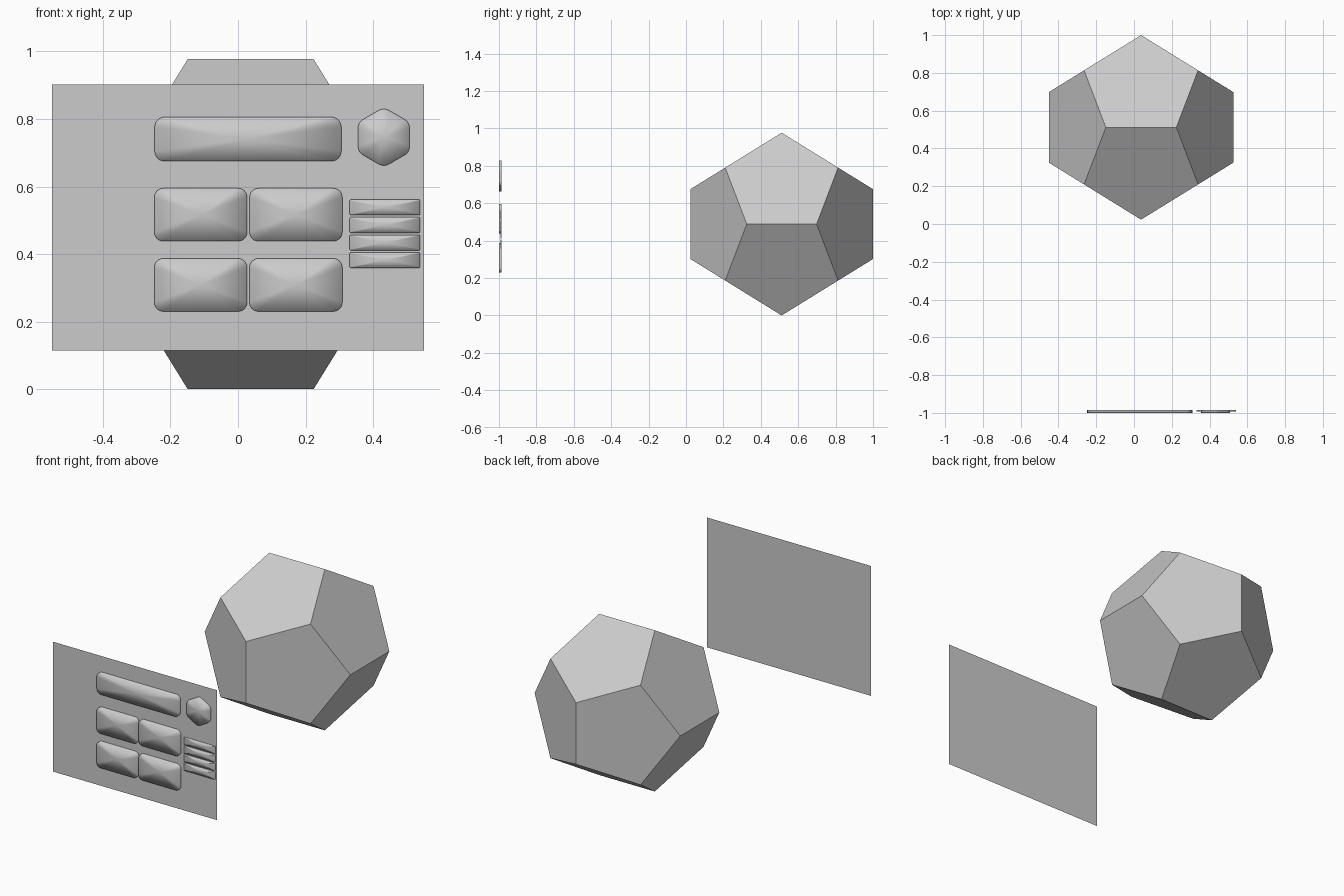
import bpy, bmesh
from math import pi, sin, cos, sqrt
from mathutils import Vector

if "Cube" in bpy.data.objects:
    bpy.data.objects.remove(bpy.data.objects["Cube"])

PANEL_Y = -0.986


def make_object(name, bm, smooth=False):
    mesh = bpy.data.meshes.new(name)
    for f in bm.faces:
        f.smooth = smooth
    bm.to_mesh(mesh)
    bm.free()
    ob = bpy.data.objects.new(name, mesh)
    bpy.context.collection.objects.link(ob)
    return ob


def rounded_outline(corners, radius, turn, steps=6):
    """Round a counter-clockwise convex regular-turn polygon in x, z."""
    pts = []
    n = len(corners)
    for i, c in enumerate(corners):
        c = Vector(c)
        a = (Vector(corners[i - 1]) - c).normalized()
        b = (Vector(corners[(i + 1) % n]) - c).normalized()
        bis = (a + b).normalized()
        centre = c + bis * (radius / cos(turn / 2))
        for k in range(steps + 1):
            t = -turn / 2 + turn * k / steps
            d = -bis
            pts.append(centre + radius * Vector((d.x * cos(t) - d.y * sin(t),
                                                 d.x * sin(t) + d.y * cos(t))))
    return pts


def raised_key(name, outline, depth):
    """Smooth raised key: rim wall plus a front fan round a centre point."""
    bm = bmesh.new()
    back = [bm.verts.new((p.x, PANEL_Y, p.y)) for p in outline]
    front = [bm.verts.new((p.x, PANEL_Y - depth, p.y)) for p in outline]
    mid = sum(outline, Vector((0, 0))) / len(outline)
    centre = bm.verts.new((mid.x, PANEL_Y - depth, mid.y))
    n = len(outline)
    for i in range(n):
        j = (i + 1) % n
        bm.faces.new((back[i], back[j], front[j], front[i]))
        bm.faces.new((front[i], front[j], centre))
    return make_object(name, bm, smooth=True)


def rect_key(name, x0, x1, z0, z1, radius, depth):
    corners = [(x0, z0), (x1, z0), (x1, z1), (x0, z1)]
    raised_key(name, rounded_outline(corners, radius, pi / 2), depth)


# Dodecahedron: hull of its 20 corners, triangles merged to pentagons
phi = (1 + sqrt(5)) / 2
a = 0.4885 / phi
centre = Vector((0.0375, 0.5115, 0.4885))
bm = bmesh.new()
signs = (-1, 1)
for s in signs:
    for t in signs:
        for u in signs:
            bm.verts.new(centre + a * Vector((s, t, u)))
        for v in ((s / phi, 0, t * phi), (s * phi, t / phi, 0), (0, s * phi, t / phi)):
            bm.verts.new(centre + a * Vector(v))
bmesh.ops.convex_hull(bm, input=bm.verts[:])
bmesh.ops.dissolve_limit(bm, angle_limit=0.05, verts=bm.verts[:], edges=bm.edges[:])
bmesh.ops.recalc_face_normals(bm, faces=bm.faces[:])
make_object("dodecahedron", bm)

# Backing panel: single sheet facing front
bm = bmesh.new()
bm.faces.new([bm.verts.new((x, PANEL_Y, z)) for x, z in
              ((-0.551, 0.115), (0.551, 0.115), (0.551, 0.902), (-0.551, 0.902))])
make_object("panel", bm)

# Wide display and four large keys
rect_key("wide_key", -0.247, 0.306, 0.675, 0.806, 0.03, 0.014)
for r, z in enumerate((0.438, 0.230)):
    for c, x in enumerate((-0.248, 0.034)):
        rect_key(f"large_key_{r}_{c}", x, x + 0.275, z, z + 0.157, 0.027, 0.014)

# Stack of four thin bars
for i in range(4):
    z = 0.359 + i * 0.052
    rect_key(f"bar_key_{i}", 0.331, 0.539, z, z + 0.046, 0.003, 0.006)

# Hexagonal knob, point up
hexagon = [(0.432 + 0.0885 * cos(pi / 6 + i * pi / 3),
            0.746 + 0.0885 * sin(pi / 6 + i * pi / 3)) for i in range(6)]
raised_key("hex_knob", rounded_outline(hexagon, 0.032, pi / 3), 0.014)
